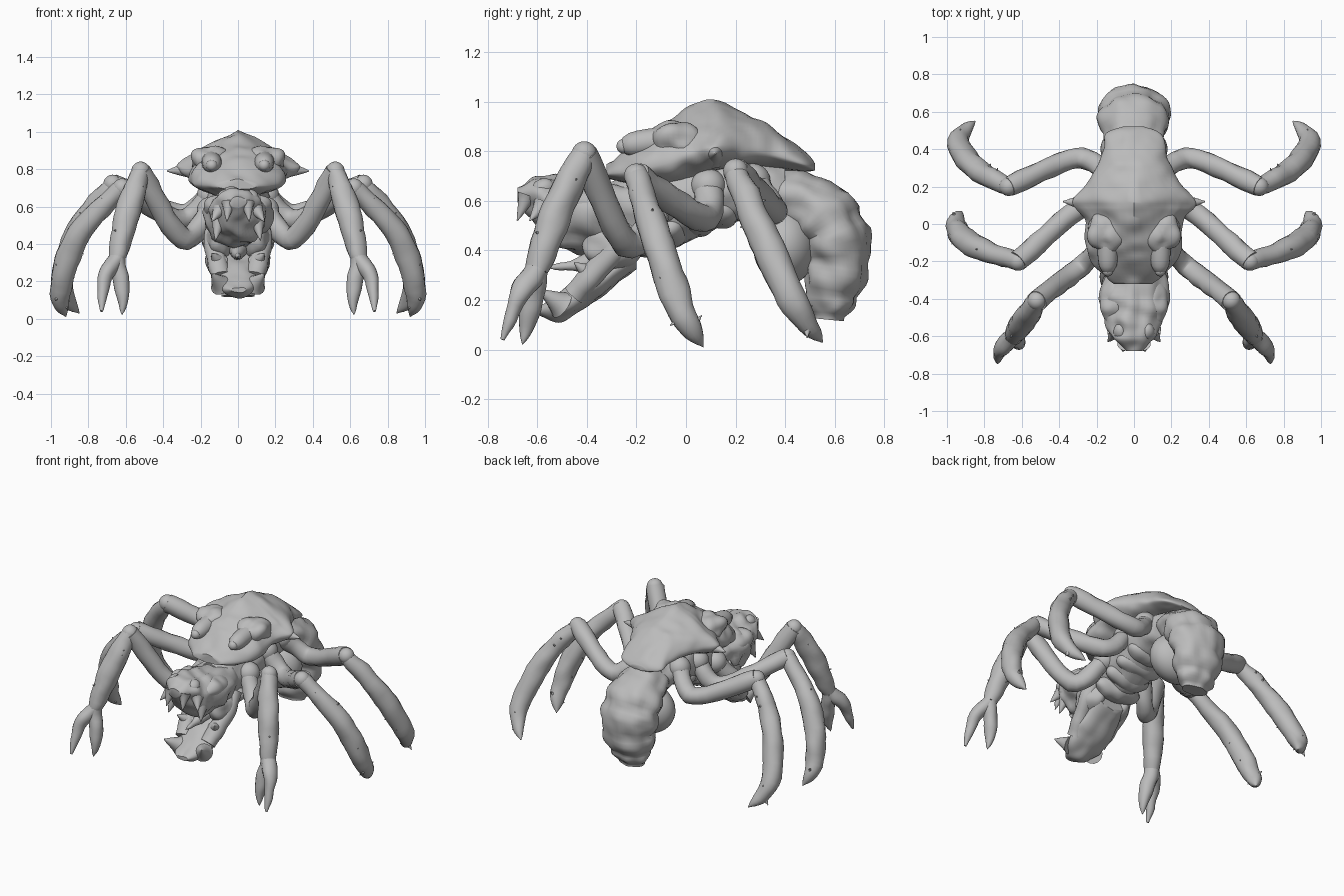
import bpy, bmesh, math, random
from mathutils import Vector, noise

random.seed(4)
cube = bpy.data.objects.get("Cube")
if cube:
    bpy.data.objects.remove(cube)

GREY = (.5, .5, .5, 1)
shell = bpy.data.materials.new("shell_grey")
shell.use_nodes = True
shell.diffuse_color = GREY
shell.node_tree.nodes["Principled BSDF"].inputs["Base Color"].default_value = GREY


def finish(name, bm, mirror=False):
    """Turn the mesh into a shaded object, mirrored across x if it is a side part."""
    bmesh.ops.recalc_face_normals(bm, faces=bm.faces)
    mesh = bpy.data.meshes.new(name)
    bm.to_mesh(mesh)
    bm.free()
    mesh.materials.append(shell)
    part = bpy.data.objects.new(name, mesh)
    bpy.context.collection.objects.link(part)
    if mirror:
        part.modifiers.new("mirror", "MIRROR")
    bpy.ops.object.select_all(action="DESELECT")
    part.select_set(True)
    bpy.context.view_layer.objects.active = part
    bpy.ops.object.shade_smooth_by_angle(angle=math.radians(50))


def spline(points, steps=8):
    """Smooth curve through the given points, of any dimension."""
    points = [Vector(p) for p in points]
    padded = [points[0], *points, points[-1]]
    curve = []
    for before, start, end, after in zip(padded, padded[1:], padded[2:], padded[3:]):
        leave, arrive = (end - before) / 2, (after - start) / 2
        for step in range(steps):
            t = step / steps
            ease = t * t * (3 - 2 * t)
            curve.append(start.lerp(end, ease) + leave * t * (1 - t) ** 2 - arrive * t * t * (1 - t))
    return curve + [points[-1]]


def roughen(point, centre, rough):
    return point + (point - centre).normalized() * rough * noise.noise(point * 13)


def skin(bm, rings, rough):
    """Bridge rings of points, roughen them and close both ends."""
    loops = []
    for ring in rings:
        centre = sum(ring, Vector()) / len(ring)
        loops.append([bm.verts.new(roughen(point, centre, rough)) for point in ring])
    for near, far in zip(loops, loops[1:]):
        for i in range(len(near)):
            bm.faces.new((near[i - 1], near[i], far[i], far[i - 1]))
    bm.faces.new(loops[0])
    bm.faces.new(loops[-1])


def circle(sides):
    angles = [math.tau * i / sides for i in range(sides)]
    return [(math.cos(a), math.sin(a)) for a in angles]


def hull(name, stations, belly, rough=.015, ridge=lambda y: 0):
    """Body part from sections (y, half width, top, bottom).

    Belly sets the widest height, ridge how far the round top turns into a sharp crest."""
    rings = []
    for y, width, top, bottom in spline(stations):
        middle = bottom + belly * (top - bottom)
        ring = []
        for c, s in circle(48):
            rise = s + ridge(y) * (1 - abs(c) - s)
            height = rise * (top - middle) if s > 0 else s * (middle - bottom)
            ring.append(Vector((width * c, y, middle + height)))
        rings.append(ring)
    bm = bmesh.new()
    skin(bm, rings, rough)
    finish(name, bm)


def limb(bm, path, radius, bulge=0, taper=0, rough=.01):
    """Round limb along a path; bulge swells its middle, taper draws its end to a point."""
    curve = spline(path)
    across = Vector((1, .2, 0))
    rings = []
    for i, point in enumerate(curve):
        t = i / (len(curve) - 1)
        along = (curve[min(i + 1, len(curve) - 1)] - curve[max(i - 1, 0)]).normalized()
        across = (across - along * across.dot(along)).normalized()
        over = along.cross(across)
        size = radius * (1 - t ** taper if taper else 1) + bulge * math.sin(math.pi * t)
        size = max(size, .003)
        rings.append([point + size * (across * c + over * s) for c, s in circle(16)])
    skin(bm, rings, rough)


def spike(bm, base, tip, radius):
    limb(bm, (base, tip), radius, taper=1, rough=0)


def ball(bm, centre, size, rough=0):
    """Ellipsoid with the given half sizes."""
    made = bmesh.ops.create_uvsphere(bm, u_segments=32, v_segments=20, radius=1)
    centre = Vector(centre)
    for vert in made["verts"]:
        vert.co = roughen(centre + vert.co * Vector(size), centre, rough)


# Domed back shield, crested at its peak and drawn out to points at the sides
hull("back_shield", [(-.32, .1, .74, .69), (-.2, .23, .84, .66), (-.08, .26, .92, .66), (.02, .26, .98, .68),
                     (.11, .33, 1.01, .71), (.21, .26, .97, .73), (.34, .18, .9, .73),
                     (.48, .15, .79, .72), (.52, .06, .75, .72)],
     belly=.35, ridge=lambda y: max(0, .9 - 4 * abs(y - .1)))

# Thorax, head and lower jaw
hull("thorax", [(-.3, .12, .68, .36), (0, .17, .77, .43), (.2, .17, .78, .52), (.4, .12, .75, .5)], belly=.5)
hull("head", [(-.2, .14, .67, .35), (-.4, .18, .68, .39), (-.54, .14, .7, .43), (-.62, .1, .69, .53),
              (-.68, .04, .65, .59)], belly=.6, rough=.03)
hull("lower_jaw", [(-.2, .1, .42, .33), (-.36, .13, .33, .2), (-.5, .11, .24, .12), (-.6, .04, .17, .14)],
     belly=.5)

# Side points and brows of the shield
bm = bmesh.new()
spike(bm, (.2, .11, .8), (.38, .12, .79), .07)
ball(bm, (.15, -.05, .84), (.1, .11, .08), rough=.03)
finish("shield_brow", bm, mirror=True)

# Blunt eye horns
bm = bmesh.new()
limb(bm, [(.14, -.04, .85), (.14, -.27, .82)], .055, taper=7, rough=0)
ball(bm, (.14, -.25, .82), (.03, .03, .03))
finish("eye_horn", bm, mirror=True)

# Overlapping belly plates
bm = bmesh.new()
for i in range(4):
    ball(bm, (0, i / 10 - .16, .45 + i * .04), (.16, .08, .08), rough=.015)
finish("belly_plates", bm)

# Curled abdomen with scalloped segments, from sections (y, z, half width)
spine = spline([(.36, .64, .12), (.53, .56, .18), (.61, .4, .18), (.59, .22, .14), (.58, .12, .08)])
rings = []
for i, (y, z, width) in enumerate(spine):
    along = spine[min(i + 1, len(spine) - 1)] - spine[max(i - 1, 0)]
    outward = Vector((0, -along.y, along.x)).normalized()
    swell = width * (.95 + .1 * abs(math.sin(i * math.pi / 6)))
    rings.append([Vector((swell * c, y, z)) + outward * swell * s * .74 for c, s in circle(48)])
bm = bmesh.new()
skin(bm, rings, .02)
finish("abdomen", bm)

# Smooth sac in front of the abdomen
bm = bmesh.new()
ball(bm, (0, .4, .42), (.18, .13, .16))
finish("abdomen_sac", bm)

# Brow knobs, cheeks, fangs and jowls
bm = bmesh.new()
ball(bm, (.07, -.57, .65), (.04, .05, .04), rough=.01)
ball(bm, (.11, -.42, .6), (.07, .12, .06), rough=.02)
ball(bm, (.1, -.3, .42), (.07, .12, .1), rough=.02)
spike(bm, (.05, -.64, .62), (.06, -.68, .52), .04)
spike(bm, (.1, -.58, .58), (.14, -.63, .52), .04)
spike(bm, (.1, -.52, .54), (.12, -.57, .42), .05)
finish("face_knobs_and_fangs", bm, mirror=True)

# Jaw bars with hooks, and the tongue between them
bm = bmesh.new()
limb(bm, [(.13, -.22, .5), (.13, -.3, .39), (.09, -.45, .22)], .05)
spike(bm, (.09, -.5, .18), (.14, -.59, .24), .06)
spike(bm, (.1, -.38, .3), (.14, -.45, .35), .05)
finish("jaw_hooks", bm, mirror=True)
bm = bmesh.new()
limb(bm, [(0, -.27, .4), (0, -.4, .35), (0, -.56, .33)], .07, taper=1)
finish("tongue", bm)


def leg(name, hip, bend, knee, shin, fingers=()):
    """Thorny leg: thigh from hip over the low bend to the knee, then shin and any fingers."""
    bm = bmesh.new()
    ball(bm, hip, (.07, .07, .07))
    limb(bm, [hip, bend, knee], .056)
    ball(bm, knee, (.05, .05, .05))
    limb(bm, [knee, *shin], .046, bulge=.02, taper=0 if fingers else 5)
    for finger in fingers:
        limb(bm, [shin[-1], *finger], .046, taper=3)
    for point in spline([knee, *shin])[3:-5]:
        side = Vector(random.uniform(-1, 1) for axis in "xyz").normalized()
        spike(bm, point + side * .04, point + side * .07, .014)
    finish(name, bm, mirror=True)


# Front legs end in a two-fingered pincer; the other feet curl back
leg("front_leg", (.15, -.1, .58), (.3, -.24, .43), (.52, -.41, .79),
    [(.59, -.52, .56), (.65, -.6, .32)],
    [[(.62, -.63, .15), (.62, -.66, .02)], [(.71, -.67, .22), (.73, -.74, .04)]])
leg("middle_leg", (.15, .09, .66), (.31, .07, .53), (.62, -.2, .7),
    [(.85, -.12, .45), (.95, -.02, .16), (.92, .07, .01)])
leg("rear_leg", (.14, .27, .68), (.31, .35, .56), (.67, .2, .72),
    [(.85, .3, .48), (.94, .44, .18), (.85, .55, .03)])
